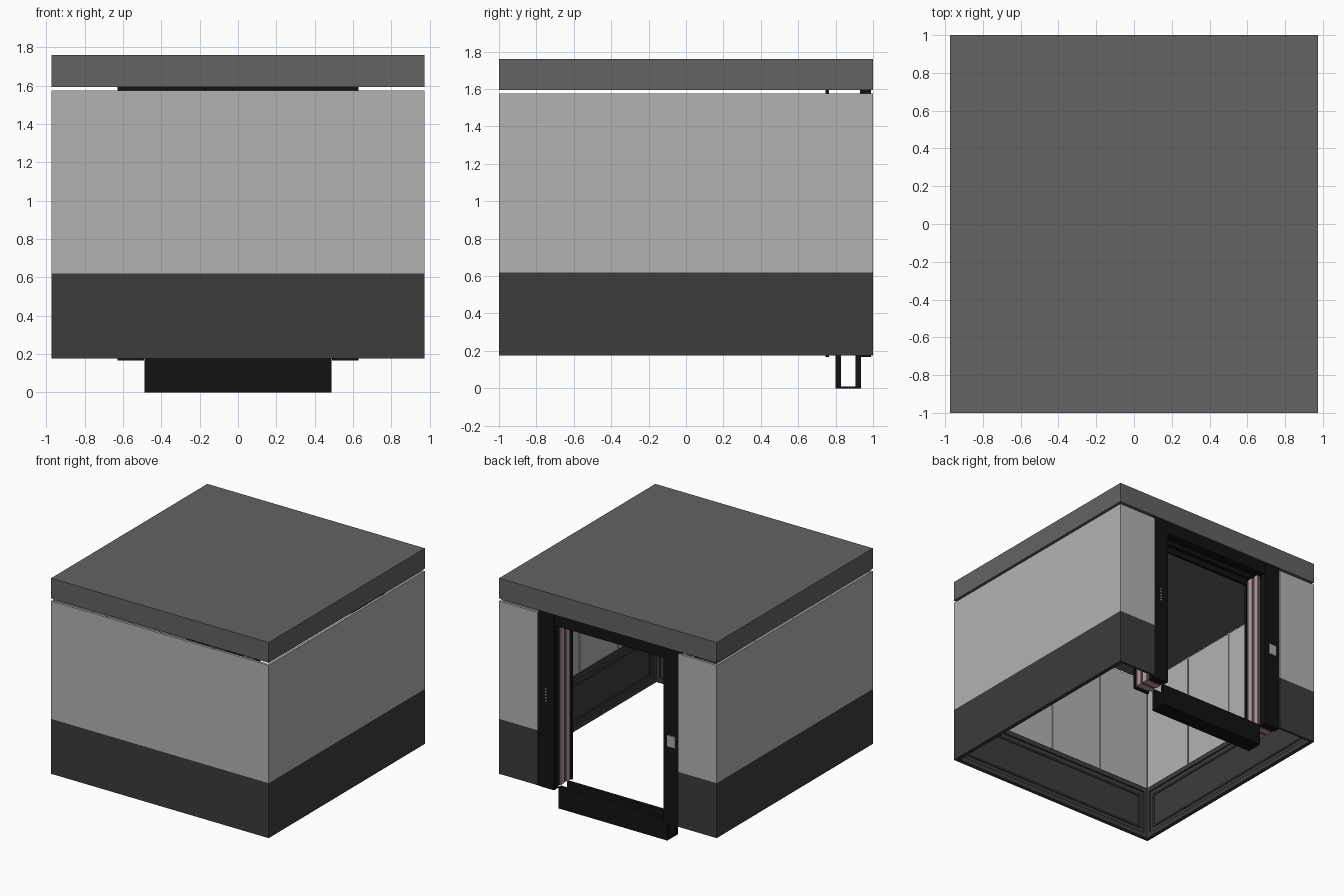
import bpy, bmesh
from mathutils import Matrix, Vector

if "Cube" in bpy.data.objects:
    bpy.data.objects.remove(bpy.data.objects["Cube"])

def material(name, r, g, b):
    m = bpy.data.materials.new(name)
    m.diffuse_color = (r, g, b, 1)
    m.use_nodes = True
    m.node_tree.nodes["Principled BSDF"].inputs["Base Color"].default_value = m.diffuse_color
    return m

LIGHT = material("light_panel", .45, .45, .45)
DARK = material("dark_panel", .045, .045, .045)
ROOF = material("roof_grey", .125, .125, .125)
BLACK = material("black_frame", .006, .006, .006)
PINK = material("door_metal", .5, .36, .36)
BROWN = material("door_seal", .1, .06, .06)
SILVER = material("button_plate", .4, .4, .4)

def boxes(name, spans, mat):
    """One object made of axis-aligned boxes (x0, x1, y0, y1, z0, z1)."""
    bm = bmesh.new()
    for x0, x1, y0, y1, z0, z1 in spans:
        c = Vector(((x0 + x1) / 2, (y0 + y1) / 2, (z0 + z1) / 2))
        s = (abs(x1 - x0), abs(y1 - y0), abs(z1 - z0), 1)
        bmesh.ops.create_cube(bm, size=1, matrix=Matrix.Translation(c) @ Matrix.Diagonal(s))
    me = bpy.data.meshes.new(name)
    bm.to_mesh(me)
    bm.free()
    me.materials.append(mat)
    ob = bpy.data.objects.new(name, me)
    bpy.context.collection.objects.link(ob)
    return ob

W, D = .975, 1.0               # half width and half depth
Z0, ZM, Z1 = .175, .62, 1.575  # wall bottom, wainscot top, wall top
T = .02                        # wall thickness

# Roof slab, floating slightly above the walls
boxes("roof", [(-W, W, -D, D, 1.595, 1.76)], ROOF)

def frame(a, b, z0, z1, w):
    """Four strips of a rectangular frame as (u0, u1, z0, z1)."""
    return [(a, b, z0, z0 + w), (a, b, z1 - w, z1),
            (a, a + w, z0 + w, z1 - w), (b - w, b, z0 + w, z1 - w)]

def wall(name, half, to_box):
    """Wall in local (u, depth from outside, z); to_box maps it into place."""
    boxes(name + "_wainscot", [to_box(-half, half, 0, T, Z0, ZM)], DARK)
    h = half - T
    trim = [to_box(u0, u1, T, T + .012, a, b) for u0, u1, a, b in frame(-h, h, Z0, ZM, .04)]
    trim += [to_box(u0, u1, T, T + .008, a, b)
             for u0, u1, a, b in frame(-h + .075, h - .075, Z0 + .075, ZM - .075, .015)]
    boxes(name + "_wainscot_trim", trim, DARK)
    boxes(name + "_upper", [to_box(-half, half, 0, T * .6, ZM, Z1)], LIGHT)
    # four inner panels separated by narrow grooves
    step = 2 * h / 4
    boxes(name + "_inner_panels",
          [to_box(-h + i * step + .005, -h + (i + 1) * step - .005, T * .6, T, ZM, Z1)
           for i in range(4)], LIGHT)

wall("front_wall", W, lambda u0, u1, d0, d1, a, b: (u0, u1, -D + d0, -D + d1, a, b))
for s, side in ((1, "right"), (-1, "left")):
    wall(side + "_wall", D,
         lambda u0, u1, d0, d1, a, b: (s * (W - d0), s * (W - d1), u0, u1, a, b))

# Door side: wall returns, jambs and retracted doors, mirrored left and right
J0, J1 = .49, .63
for s, side in ((1, "right"), (-1, "left")):
    boxes(side + "_return_wainscot", [(s * J1, s * W, D - T, D, Z0, ZM)], DARK)
    boxes(side + "_return_upper", [(s * J1, s * W, D - T, D, ZM, Z1)], LIGHT)
    boxes(side + "_outer_jamb", [(s * J0, s * J1, .93, .99, .167, 1.595)], BLACK)
    boxes(side + "_inner_jamb", [(s * J0, s * J1, .745, .765, .167, 1.595)], BLACK)
    boxes(side + "_door_leaves",
          [(s * J0, s * J1, y, y + .045, Z0, 1.53) for y in (.785, .855)], PINK)
    boxes(side + "_door_seals",
          [(s * (J0 + .008), s * (J1 - .01), y, y + .025, Z0, 1.53) for y in (.765, .83, .9)], BROWN)

# Outer and inner lintels with door tracks between
boxes("outer_lintel", [(-J0, J0, .93, .985, 1.5, 1.595)], BLACK)
boxes("inner_lintel", [(-J0, J0, .745, .765, 1.5, 1.595)], BLACK)
boxes("door_tracks", [(-J0, J0, y, y + .03, 1.53, 1.57) for y in (.79, .86)], BLACK)

# U-shaped sill channel
boxes("sill", [(-.487, .487, .80, .83, .01, .175), (-.487, .487, .905, .935, .01, .175),
               (-.487, .487, .80, .935, 0, .01)], BLACK)

# Call button plate and indicator lights on the jambs
boxes("button_plate", [(-.6, -.53, .99, .998, .8, .89)], SILVER)
boxes("indicator_lights",
      [(.553, .567, .99, .994, .87 + i * .024, .88 + i * .024) for i in range(5)], SILVER)
